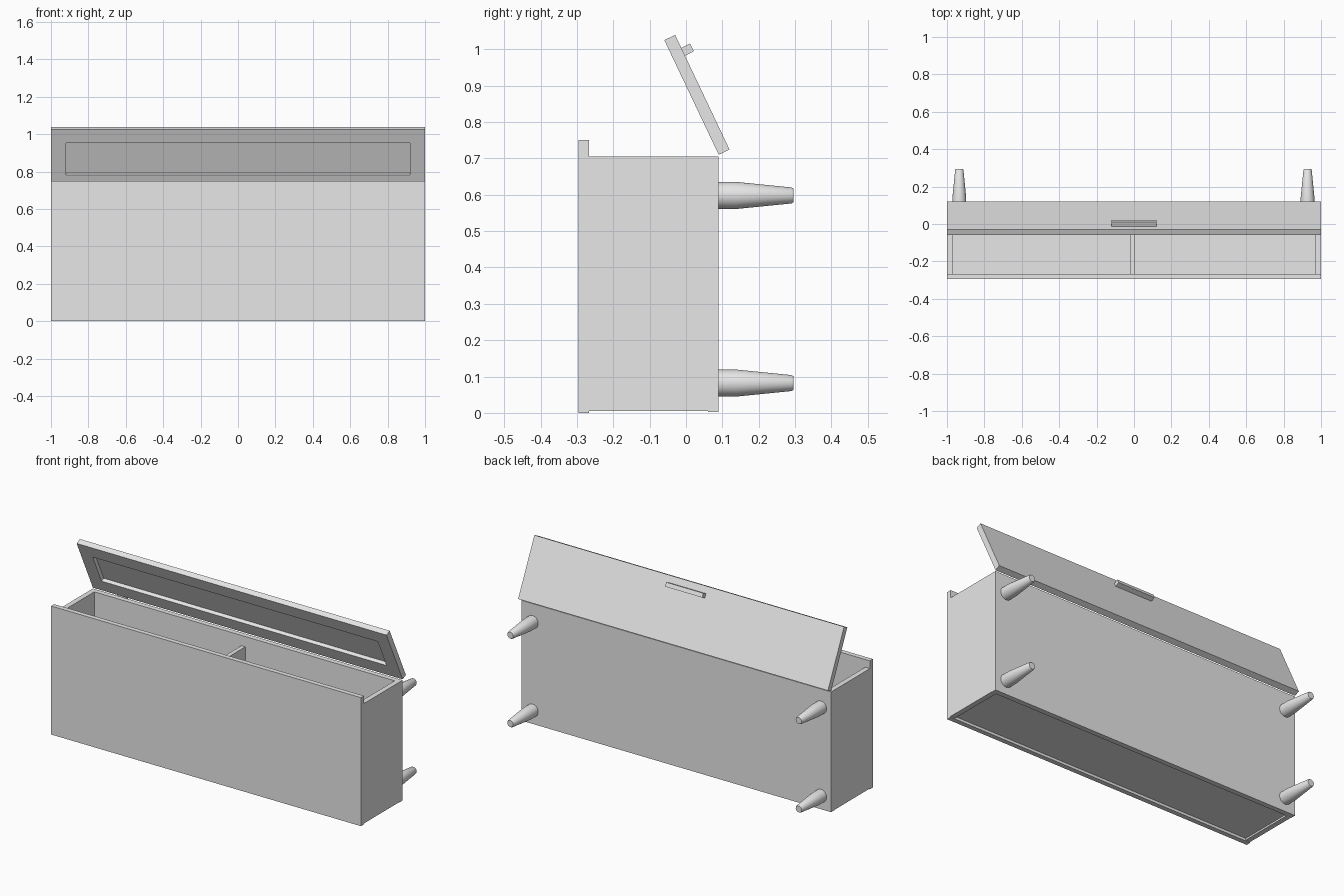
import bpy, bmesh, math
from mathutils import Matrix, Vector

cube = bpy.data.objects.get("Cube")
if cube:
    bpy.data.objects.remove(cube, do_unlink=True)

grey = bpy.data.materials.new("plain_grey")
grey.use_nodes = True
grey.diffuse_color = (0.8, 0.8, 0.8, 1)
grey.node_tree.nodes["Principled BSDF"].inputs["Base Color"].default_value = grey.diffuse_color


def add_object(name, bm, matrix=Matrix()):
    mesh = bpy.data.meshes.new(name)
    bm.to_mesh(mesh)
    bm.free()
    mesh.materials.append(grey)
    obj = bpy.data.objects.new(name, mesh)
    obj.matrix_world = matrix
    bpy.context.collection.objects.link(obj)
    return obj


def box(name, low, high, matrix=Matrix()):
    low, high = Vector(low), Vector(high)
    bm = bmesh.new()
    bmesh.ops.create_cube(bm, size=1)
    bmesh.ops.scale(bm, vec=high - low, verts=bm.verts)
    bmesh.ops.translate(bm, vec=(low + high) / 2, verts=bm.verts)
    return add_object(name, bm, matrix)


def leg(name, x, z):
    # Turned leg: straight collar, long taper, softened tip
    profile = [(0, 0), (0.037, 0), (0.037, 0.05), (0.022, 0.2), (0.019, 0.205), (0, 0.205)]
    bm = bmesh.new()
    verts = [bm.verts.new((r, 0, h)) for r, h in profile]
    edges = [bm.edges.new(pair) for pair in zip(verts, verts[1:])]
    bmesh.ops.spin(bm, geom=verts + edges, cent=(0, 0, 0), axis=(0, 0, 1),
                   angle=math.tau, steps=32, use_duplicate=False)
    bmesh.ops.remove_doubles(bm, verts=bm.verts, dist=0.0005)
    bmesh.ops.recalc_face_normals(bm, faces=bm.faces)
    obj = add_object(name, bm, Matrix.Translation((x, 0.09, z)) @ Matrix.Rotation(-math.pi / 2, 4, "X"))
    bpy.ops.object.select_all(action="DESELECT")
    obj.select_set(True)
    bpy.context.view_layer.objects.active = obj
    bpy.ops.object.shade_smooth_by_angle(angle=math.radians(30))


# Cabinet carcass, tipped over so that its opening faces up
box("top_board", (-1, -0.295, 0), (1, -0.267, 0.75))
box("base_board", (-1, 0.06, 0.003), (1, 0.09, 0.705))
for side, x in (("right", -0.985), ("left", 0.985)):
    box(side + "_side_board", (x - 0.015, -0.267, 0.005), (x + 0.015, 0.06, 0.705))
box("back_board", (-0.97, -0.267, 0.015), (0.97, 0.06, 0.03))
box("divider", (-0.02, -0.267, 0.03), (0.005, 0.06, 0.645))

# Legs on the base board
for side, x in (("right", -0.934), ("left", 0.928)):
    for level, z in (("lower", 0.082), ("upper", 0.598)):
        leg(f"{side}_{level}_leg", x, z)

# Open flap: local z runs from hinge to free edge, local y points outward
hinge = Matrix.Translation((0, 0.09, 0.71)) @ Matrix.Rotation(math.radians(25.4), 4, "X")
length, rim = 0.349, 0.08
box("flap_panel", (-1, 0.022, 0), (1, 0.033, length), hinge)
box("flap_lower_rail", (-1, 0, 0), (1, 0.022, rim), hinge)
box("flap_upper_rail", (-1, 0, length - rim), (1, 0.022, length), hinge)
for side, x in (("right", -0.96), ("left", 0.96)):
    box(side + "_flap_stile", (x - 0.04, 0, rim), (x + 0.04, 0.022, length - rim), hinge)
box("handle", (-0.12, 0.033, 0.286), (0.12, 0.06, 0.31), hinge)
